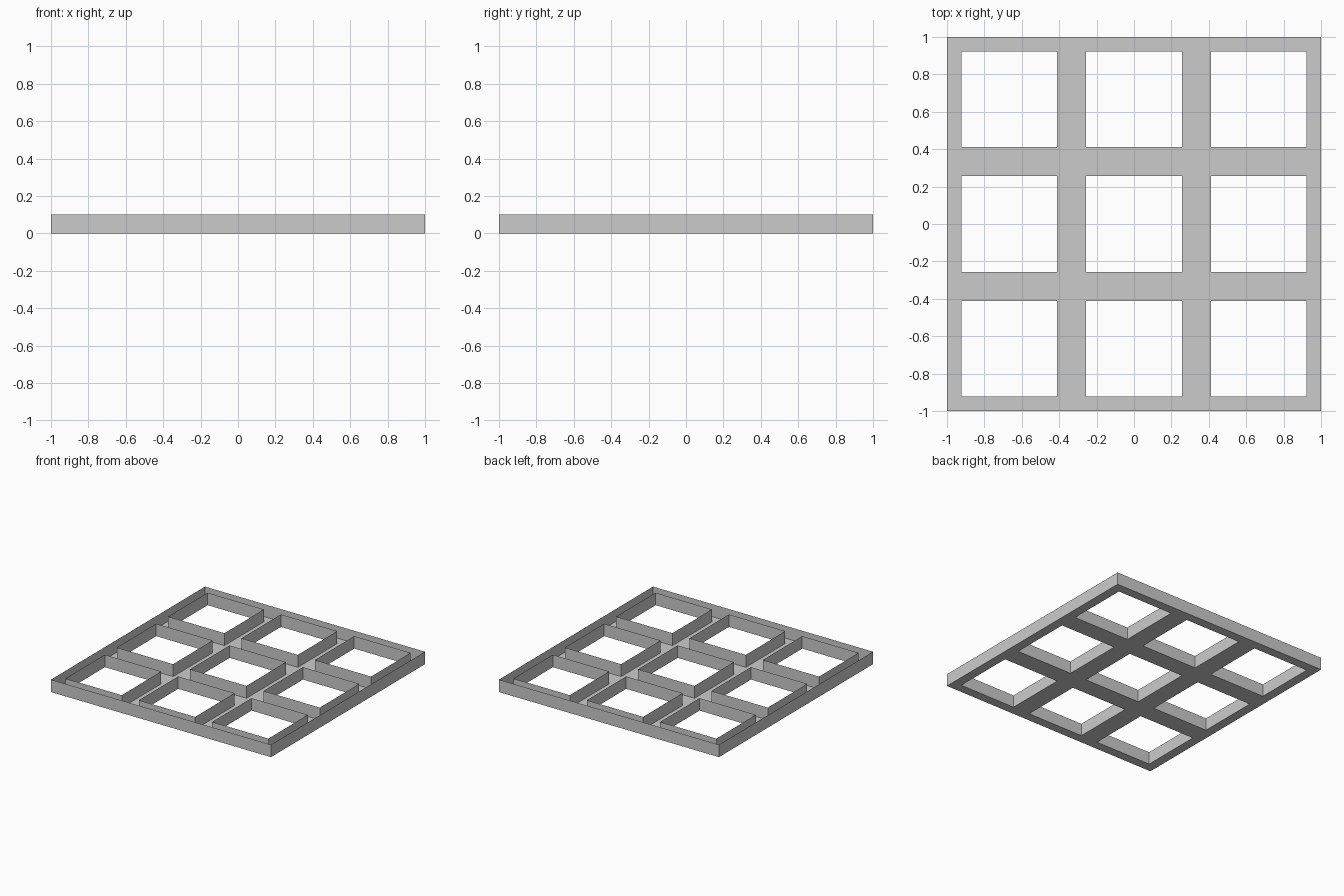
import bpy, bmesh

if "Cube" in bpy.data.objects:
    bpy.data.objects.remove(bpy.data.objects["Cube"])

HEIGHT = 0.102
PITCH = 2 / 3
HALF_HOLE = 0.256

# Grid lines: outer rim plus both sides of each of the three openings
lines = [-1.0]
for i in (-1, 0, 1):
    lines += [i * PITCH - HALF_HOLE, i * PITCH + HALF_HOLE]
lines.append(1.0)

bm = bmesh.new()
verts = [[bm.verts.new((x, y, 0)) for x in lines] for y in lines]

# Floor plate, facing down, with nine square openings
for r in range(7):
    for c in range(7):
        if r % 2 and c % 2:
            continue
        bm.faces.new((verts[r][c], verts[r + 1][c],
                      verts[r + 1][c + 1], verts[r][c + 1]))

# Thin walls rising from the outer rim and around each opening (open on top)
border = [e for e in bm.edges if e.is_boundary]
walls = bmesh.ops.extrude_edge_only(bm, edges=border)["geom"]
bmesh.ops.translate(bm, vec=(0, 0, HEIGHT),
                    verts=[g for g in walls if isinstance(g, bmesh.types.BMVert)])

# Consistent outward normals, with the floor facing down
bmesh.ops.recalc_face_normals(bm, faces=bm.faces[:])
bm.faces.ensure_lookup_table()
bm.normal_update()
if bm.faces[0].normal.z > 0:
    bmesh.ops.reverse_faces(bm, faces=bm.faces[:])

mesh = bpy.data.meshes.new("lattice_tray")
bm.to_mesh(mesh)
bm.free()
bpy.context.collection.objects.link(bpy.data.objects.new("lattice_tray", mesh))
